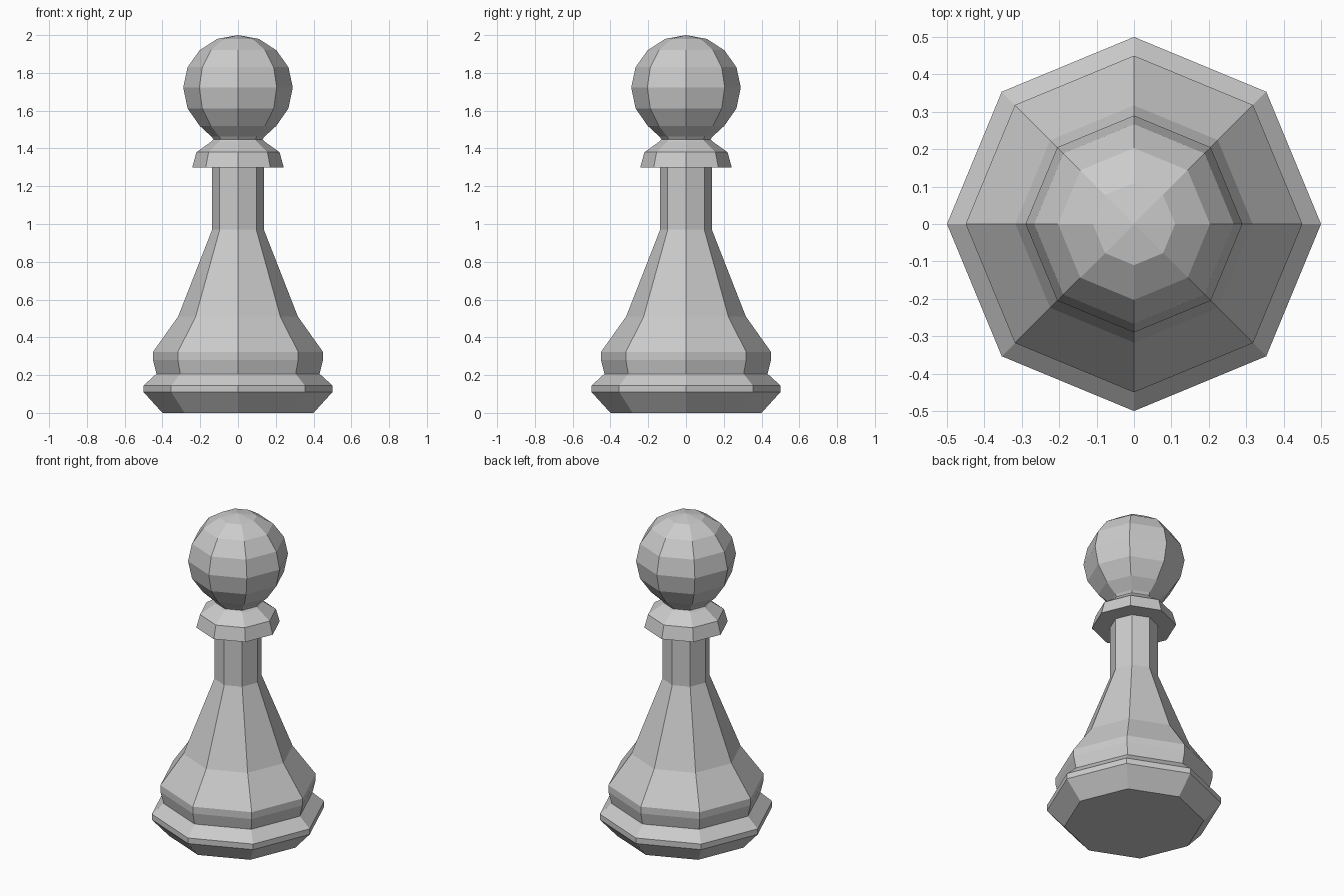
import bpy, bmesh
from math import cos, sin, tau

if "Cube" in bpy.data.objects:
    bpy.data.objects.remove(bpy.data.objects["Cube"])

SIDES = 8


def lathe(name, profile):
    """Spin a (radius, height) profile into a flat-faced octagonal part."""
    bm = bmesh.new()
    rings = []
    for r, z in profile:
        if r == 0:
            rings.append([bm.verts.new((0, 0, z))] * SIDES)
        else:
            rings.append([bm.verts.new((r * cos(tau * i / SIDES), r * sin(tau * i / SIDES), z))
                          for i in range(SIDES)])
    for low, high in zip(rings, rings[1:]):
        for i in range(SIDES):
            j = (i + 1) % SIDES
            corners = dict.fromkeys((low[i], low[j], high[j], high[i]))
            bm.faces.new(list(corners))
    mesh = bpy.data.meshes.new(name)
    bm.to_mesh(mesh)
    bm.free()
    obj = bpy.data.objects.new(name, mesh)
    bpy.context.collection.objects.link(obj)
    return obj


# Foot: flat underside, flared rim, sloped shoulder
lathe("base", [(0, 0), (0.40, 0), (0.50, 0.11), (0.50, 0.145), (0.432, 0.207)])

# Skirted body tapering into a straight stem
lathe("body", [(0.432, 0.207), (0.45, 0.28), (0.45, 0.323), (0.317, 0.51),
               (0.137, 0.97), (0.137, 1.30)])

# Collar with overhanging underside and a narrow neck ring
lathe("collar", [(0.137, 1.30), (0.242, 1.30), (0.22, 1.38), (0.14, 1.437),
                 (0.13, 1.448), (0.14, 1.462)])

# Faceted ball head
lathe("head", [(0.14, 1.462), (0.203, 1.52), (0.267, 1.612), (0.29, 1.723),
               (0.267, 1.83), (0.203, 1.92), (0.11, 1.98), (0, 2.0)])
